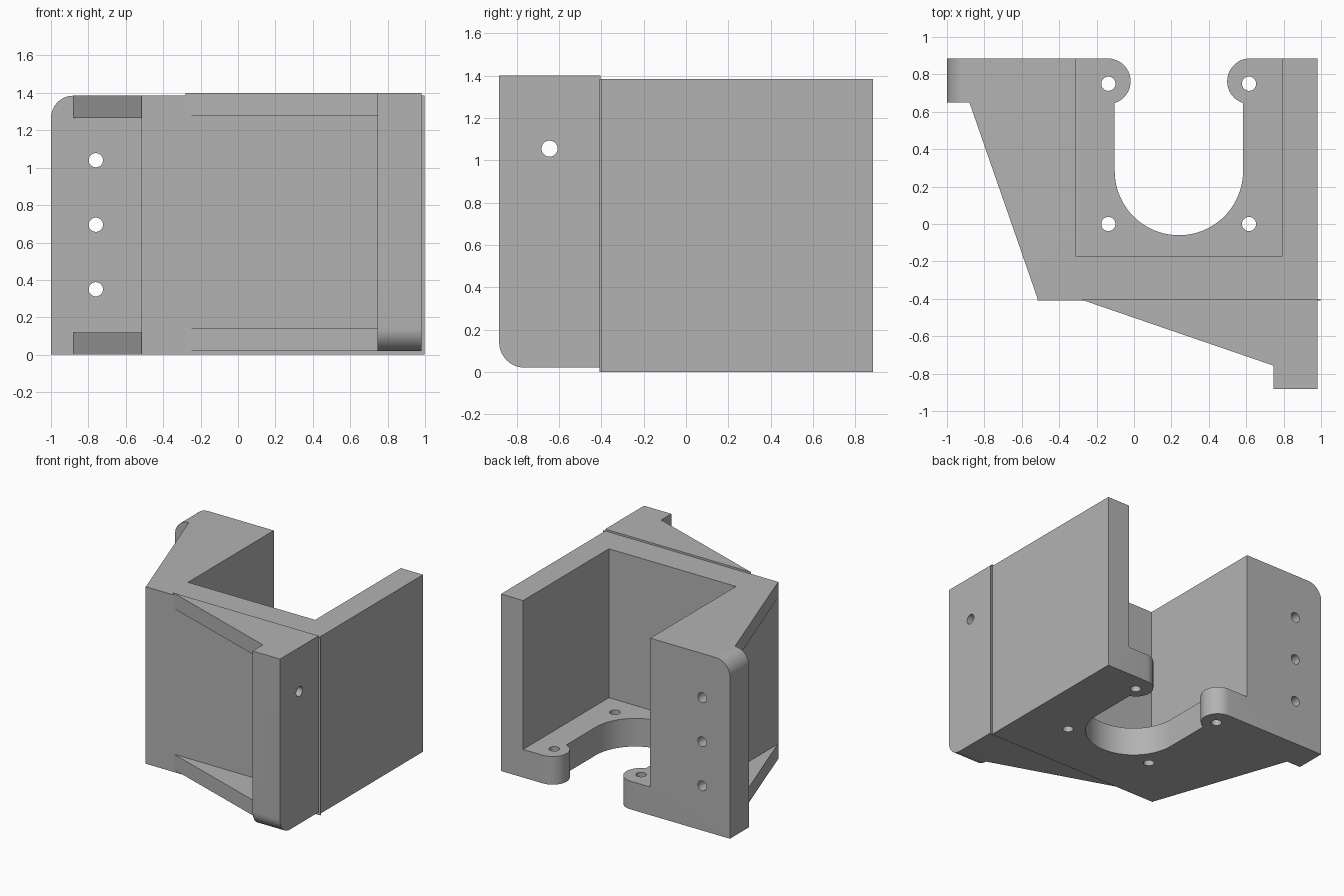
import bpy, bmesh
from math import sin, cos, radians, asin, degrees
from mathutils import Matrix

cube = bpy.data.objects.get("Cube")
if cube:
    bpy.data.objects.remove(cube, do_unlink=True)

grey = bpy.data.materials.new("plain grey")
grey.use_nodes = True
grey.diffuse_color = (0.45, 0.45, 0.45, 1)
grey.node_tree.nodes["Principled BSDF"].inputs["Base Color"].default_value = grey.diffuse_color


def add_object(name, bm):
    bmesh.ops.recalc_face_normals(bm, faces=bm.faces)
    mesh = bpy.data.meshes.new(name)
    bm.to_mesh(mesh)
    bm.free()
    mesh.materials.append(grey)
    obj = bpy.data.objects.new(name, mesh)
    bpy.context.scene.collection.objects.link(obj)
    return obj


def prism(name, outline, z0, z1, round_edge=None, radius=0.12):
    """Extrude a plan outline; optionally round the edges picked by a rule."""
    bm = bmesh.new()
    face = bm.faces.new([bm.verts.new((x, y, z0)) for x, y in outline])
    top = bmesh.ops.extrude_face_region(bm, geom=[face])["geom"]
    moved = [v for v in top if isinstance(v, bmesh.types.BMVert)]
    bmesh.ops.translate(bm, verts=moved, vec=(0, 0, z1 - z0))
    if round_edge:
        edges = [e for e in bm.edges if all(round_edge(v.co) for v in e.verts)]
        bmesh.ops.bevel(bm, geom=edges, offset=radius, segments=12, profile=0.5, affect='EDGES')
    return add_object(name, bm)


def box(name, x0, x1, y0, y1, z0, z1):
    return prism(name, [(x0, y0), (x1, y0), (x1, y1), (x0, y1)], z0, z1)


def drill(axis, centre, length, radius=0.038):
    bm = bmesh.new()
    bmesh.ops.create_cone(bm, cap_ends=True, segments=32, radius1=radius, radius2=radius, depth=length)
    turn = {"x": Matrix.Rotation(radians(90), 4, 'Y'),
            "y": Matrix.Rotation(radians(90), 4, 'X'),
            "z": Matrix.Identity(4)}[axis]
    bm.transform(Matrix.Translation(centre) @ turn)
    return add_object("drill_cutter", bm)


def cut(target, cutter):
    cutter.hide_render = True
    mod = target.modifiers.new("cut", 'BOOLEAN')
    mod.operation = 'DIFFERENCE'
    mod.solver = 'EXACT'
    mod.object = cutter
    bpy.context.view_layer.objects.active = target
    bpy.ops.object.modifier_apply(modifier=mod.name)
    bpy.data.objects.remove(cutter, do_unlink=True)


def finish(obj):
    bpy.ops.object.select_all(action='DESELECT')
    obj.select_set(True)
    bpy.context.view_layer.objects.active = obj
    bpy.ops.object.shade_smooth_by_angle(angle=radians(30))


def arc(cx, cy, r, a0, a1, steps):
    angles = [radians(a0 + (a1 - a0) * i / steps) for i in range(steps + 1)]
    return [(cx + r * cos(a), cy + r * sin(a)) for a in angles]


BACK, FRONT, RIGHT, LEFT, TOP = 0.885, -0.4, -0.515, 0.982, 1.385

# Housing with the rear side flange and its gussets
housing = prism("housing", [(-1, BACK), (-1, 0.65), (-0.88, 0.65), (RIGHT, FRONT),
                            (LEFT, FRONT), (LEFT, BACK)], 0, TOP,
                lambda p: p.x < -0.99 and p.z > 1)
cut(housing, box("pocket_cutter", -0.31, 0.79, -0.175, 1.1, 0.22, 1.6))
cut(housing, box("gusset_gap_cutter", -1.2, RIGHT, -0.6, 0.65, 0.12, 1.265))

# U-shaped floor opening between two rounded ears
MID, HALF, EAR_X, EAR_R = 0.24, 0.343, 0.38, 0.122
ear_y = BACK - EAR_R
ear_end = -90 + degrees(asin((EAR_X - HALF) / EAR_R))
half = [(-EAR_X, 1.1)] + arc(-EAR_X, ear_y, EAR_R, 90, ear_end, 20)
half += arc(0, 0.283, HALF, 180, 270, 24)
mirrored = [(-x, y) for x, y in reversed(half[:-1])]
slot = [(MID + x, y) for x, y in half + mirrored]
cut(housing, prism("slot_cutter", slot, -0.1, 0.4))

# Floor screw holes and rear flange holes
for x in (-0.137, 0.615):
    for y in (0, 0.75):
        cut(housing, drill("z", (x, y, 0.1), 0.5))
for z in (0.35, 0.695, 1.04):
    cut(housing, drill("y", (-0.76, 0.75, z), 0.6))
finish(housing)

# Thin plate between the housing and the front flange
box("backing_plate", RIGHT, 0.998, FRONT - 0.008, FRONT, 0, TOP)

# Front flange with its two gussets
joint = FRONT - 0.005
flange = prism("front_flange", [(-0.28, joint), (0.745, -0.757), (0.745, -0.883),
                                (LEFT, -0.883), (LEFT, joint)], 0.02, 1.4,
               lambda p: p.y < -0.87 and p.z < 0.1)
cut(flange, box("front_gap_cutter", -0.6, 0.745, -1.2, -0.2, 0.14, 1.28))
for z in (0.36, 0.71, 1.055):
    cut(flange, drill("x", (0.86, -0.645, z), 0.6))
finish(flange)
